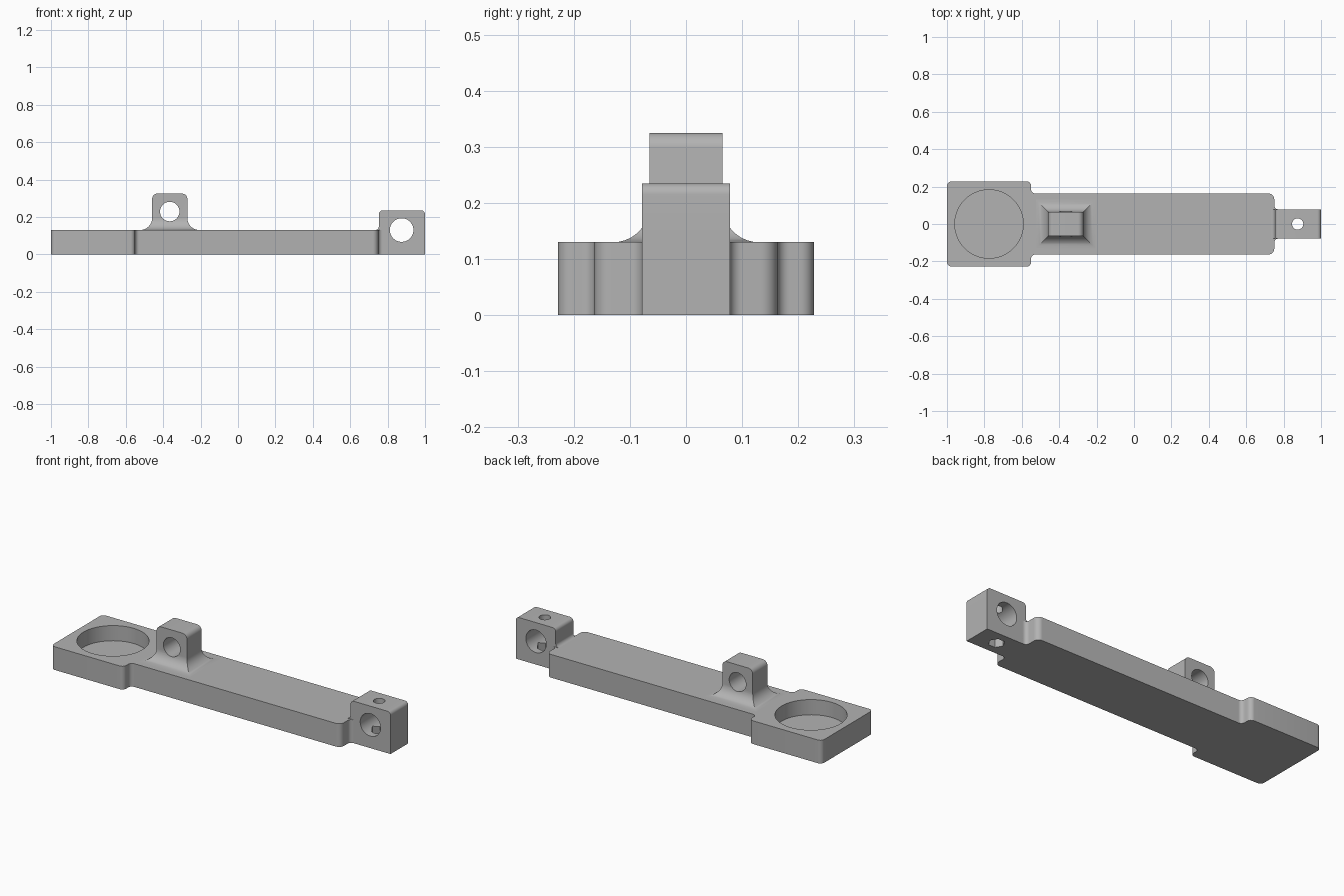
import bpy, bmesh, math
from mathutils import Vector, Matrix

cube = bpy.data.objects.get("Cube")
if cube:
    bpy.data.objects.remove(cube, do_unlink=True)

grey = bpy.data.materials.new("plain grey")
grey.use_nodes = True
GREY = (0.45, 0.45, 0.45, 1)
grey.diffuse_color = GREY
grey.node_tree.nodes["Principled BSDF"].inputs["Base Color"].default_value = GREY

TOP = 0.13      # plate thickness


def add_object(name, bm):
    bmesh.ops.recalc_face_normals(bm, faces=bm.faces)
    mesh = bpy.data.meshes.new(name)
    bm.to_mesh(mesh)
    bm.free()
    mesh.materials.append(grey)
    obj = bpy.data.objects.new(name, mesh)
    bpy.context.collection.objects.link(obj)
    return obj


def loft(name, rings):
    """Skin equal-length rings of points and cap both ends."""
    bm = bmesh.new()
    loops = [[bm.verts.new(p) for p in ring] for ring in rings]
    n = len(loops[0])
    for a, b in zip(loops, loops[1:]):
        for i in range(n):
            j = (i + 1) % n
            bm.faces.new((a[i], a[j], b[j], b[i]))
    bm.faces.new(loops[0])
    bm.faces.new(loops[-1])
    return add_object(name, bm)


def box_ring(x0, x1, hy, z):
    return [(x0, -hy, z), (x1, -hy, z), (x1, hy, z), (x0, hy, z)]


def round_corners(corners, steps=8):
    """Round each (x, y, radius) right-angle corner, convex or concave."""
    out = []
    for i, (x, y, r) in enumerate(corners):
        p = Vector((x, y))
        if r == 0:
            out.append(p)
            continue
        u = (Vector(corners[i - 1][:2]) - p).normalized() * r
        v = (Vector(corners[(i + 1) % len(corners)][:2]) - p).normalized() * r
        for k in range(steps + 1):
            t = k / steps * math.pi / 2
            out.append(p + u * (1 - math.sin(t)) + v * (1 - math.cos(t)))
    return out


def drill(obj, name, centre, radius, length, sides=64, axis="Z", turn=0):
    """Cut a straight hole centred on a point."""
    bm = bmesh.new()
    m = Matrix.Translation(centre)
    if axis == "Y":
        m = m @ Matrix.Rotation(math.pi / 2, 4, "X")
    m = m @ Matrix.Rotation(turn, 4, "Z")
    bmesh.ops.create_cone(bm, cap_ends=True, segments=sides, radius1=radius,
                          radius2=radius, depth=length, matrix=m)
    cutter = add_object(name, bm)
    cutter.hide_render = True
    mod = obj.modifiers.new(name, "BOOLEAN")
    mod.operation = "DIFFERENCE"
    mod.solver = "EXACT"
    mod.object = cutter
    bpy.context.view_layer.objects.active = obj
    bpy.ops.object.modifier_apply(modifier=name)
    bpy.data.objects.remove(cutter, do_unlink=True)


# Plate: wide head, long bar and filleted neck into the end block
half = [(-1, 0.228, 0.025), (-0.55, 0.228, 0.025), (-0.55, 0.163, 0.022),
        (0.75, 0.163, 0.03), (0.75, 0.078, 0.022), (0.78, 0.078, 0)]
outline = half + [(x, -y, r) for x, y, r in reversed(half)]
points = round_corners(outline)
plate = loft("base_plate", [[(p.x, p.y, z) for p in points] for z in (0, TOP)])
drill(plate, "recess_cutter", (-0.775, 0, TOP), 0.183, 0.17, sides=96)

# Lug: mitred flare at the foot, rounded shoulders
CX, HX, HY, H = -0.365, 0.094, 0.065, 0.325
FLARE, SHOULDER, STEPS = 0.065, 0.028, 10
quarter = [k / STEPS * math.pi / 2 for k in range(STEPS + 1)]
spread = HX + FLARE
rings = [box_ring(CX - spread, CX + spread, HY + FLARE, TOP - 0.02)]
for t in quarter:
    d = FLARE * (1 - math.sin(t))
    rings.append(box_ring(CX - HX - d, CX + HX + d, HY + d,
                          TOP + FLARE * (1 - math.cos(t))))
for t in quarter:
    w = HX - SHOULDER * (1 - math.cos(t))
    rings.append(box_ring(CX - w, CX + w, HY, H - SHOULDER * (1 - math.sin(t))))
lug = loft("lug", rings)
drill(lug, "lug_hole_cutter", (CX, 0, 0.229), 0.052, 1, axis="Y")

# End block: small fillet on the plate side, rounded top edges
X0, X1, BY, BH, R = 0.753, 1.0, 0.078, 0.235, 0.02
rings = [box_ring(X0 - R, X1, BY, z) for z in (0, TOP - 0.01)]
for t in quarter:
    rings.append(box_ring(X0 - R * (1 - math.sin(t)), X1, BY,
                          TOP + R * (1 - math.cos(t))))
for t in quarter:
    d = R * (1 - math.cos(t))
    rings.append(box_ring(X0 + d, X1 - d, BY, BH - R * (1 - math.sin(t))))
block = loft("end_block", rings)
drill(block, "cross_hole_cutter", (0.875, 0, 0.13), 0.063, 1, axis="Y")
drill(block, "screw_hole_cutter", (0.875, 0, 0.22), 0.03, 0.17, sides=48)
drill(block, "nut_pocket_cutter", (0.875, 0, 0), 0.042, 0.2, sides=6, turn=math.pi / 6)

# Smooth the rounded surfaces, keep the edges crisp
bpy.ops.object.select_all(action="DESELECT")
for obj in (plate, lug, block):
    obj.select_set(True)
bpy.context.view_layer.objects.active = plate
bpy.ops.object.shade_smooth_by_angle(angle=math.radians(25))
